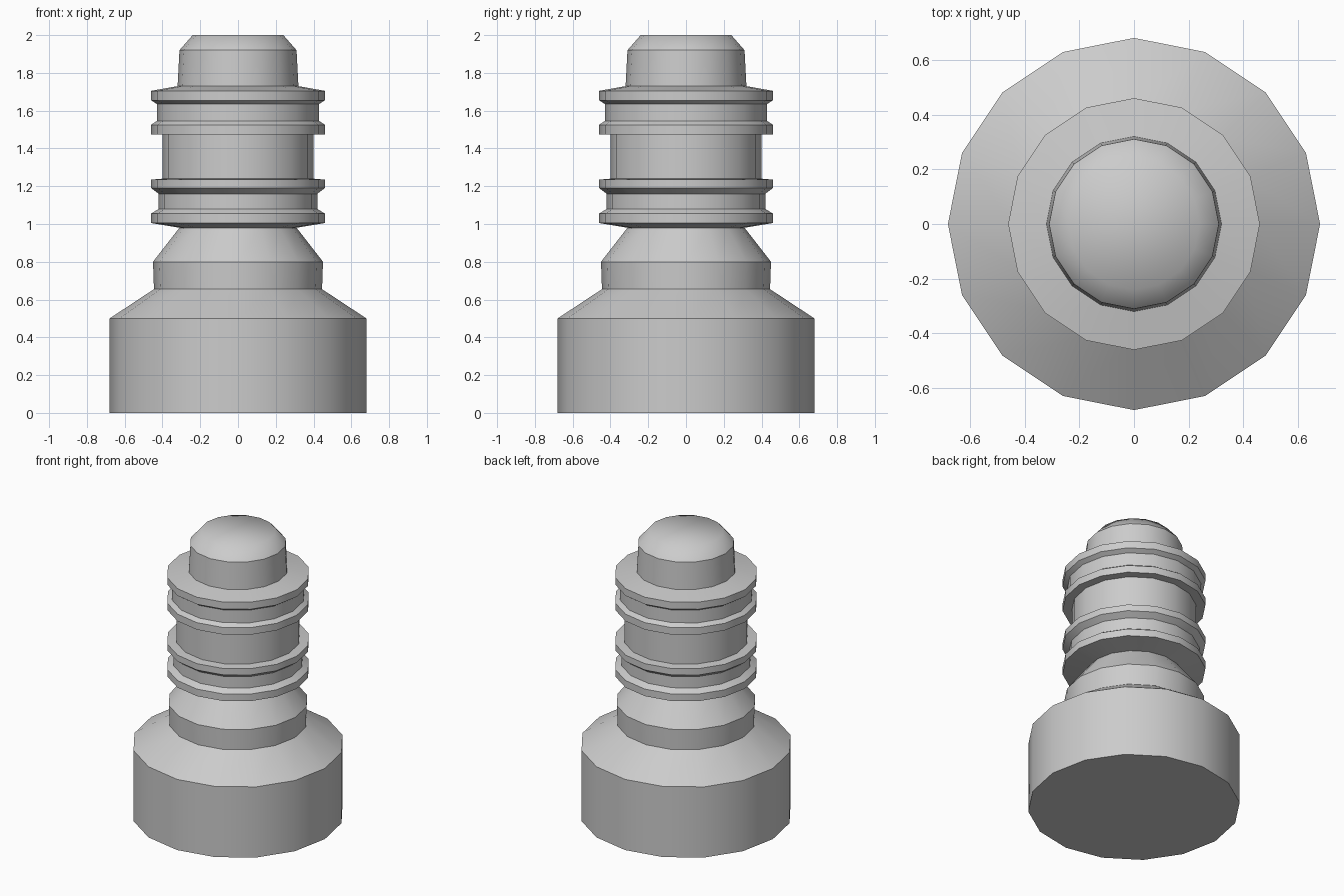
import bpy, bmesh
from math import sin, cos, tau

if "Cube" in bpy.data.objects:
    bpy.data.objects.remove(bpy.data.objects["Cube"])

SIDES = 16


def lathe(name, profile, cap_bottom=False, cap_top=False, soft_top=False):
    """Revolve (radius, z) points; rings stay crisp, sides shade smooth."""
    bm = bmesh.new()
    rings = [[bm.verts.new((r * cos(tau * i / SIDES), r * sin(tau * i / SIDES), z))
              for i in range(SIDES)] for r, z in profile]
    for low, high in zip(rings, rings[1:]):
        for i in range(SIDES):
            j = (i + 1) % SIDES
            bm.faces.new((low[i], low[j], high[j], high[i]))
    if cap_bottom:
        bm.faces.new(rings[0][::-1])
    if cap_top:
        bm.faces.new(rings[-1])
    for f in bm.faces:
        f.smooth = True
    for k, ring in enumerate(rings):
        soft = soft_top and k == len(rings) - 1
        for i in range(SIDES):
            edge = bm.edges.get((ring[i], ring[(i + 1) % SIDES]))
            edge.smooth = soft
    mesh = bpy.data.meshes.new(name)
    bm.to_mesh(mesh)
    bm.free()
    obj = bpy.data.objects.new(name, mesh)
    bpy.context.collection.objects.link(obj)
    return obj


def grooved_collar(name, inner_low, z, groove, inner_high):
    """Two flanges with a shallow groove between; z lists the eight ring heights."""
    radii = [inner_low, 0.46, 0.46, groove, groove, 0.46, 0.46, inner_high]
    return lathe(name, list(zip(radii, z)))


# wide base with sloped shoulder
lathe("base", [(0.68, 0), (0.68, 0.50), (0.445, 0.655)], cap_bottom=True)
# neck tapering up to the lower collar
lathe("neck", [(0.445, 0.655), (0.45, 0.80), (0.31, 0.98)])
# lower collar
grooved_collar("lower_collar", 0.31,
               [0.98, 1.005, 1.055, 1.08, 1.16, 1.19, 1.235, 1.24], 0.42, 0.40)
# barrel between the collars
lathe("barrel", [(0.40, 1.24), (0.40, 1.475)])
# upper collar
grooved_collar("upper_collar", 0.40,
               [1.475, 1.475, 1.525, 1.545, 1.635, 1.655, 1.705, 1.73], 0.43, 0.32)
# top knob with softly shaded chamfer
lathe("knob", [(0.32, 1.73), (0.31, 1.92), (0.24, 2.0)], cap_top=True, soft_top=True)
